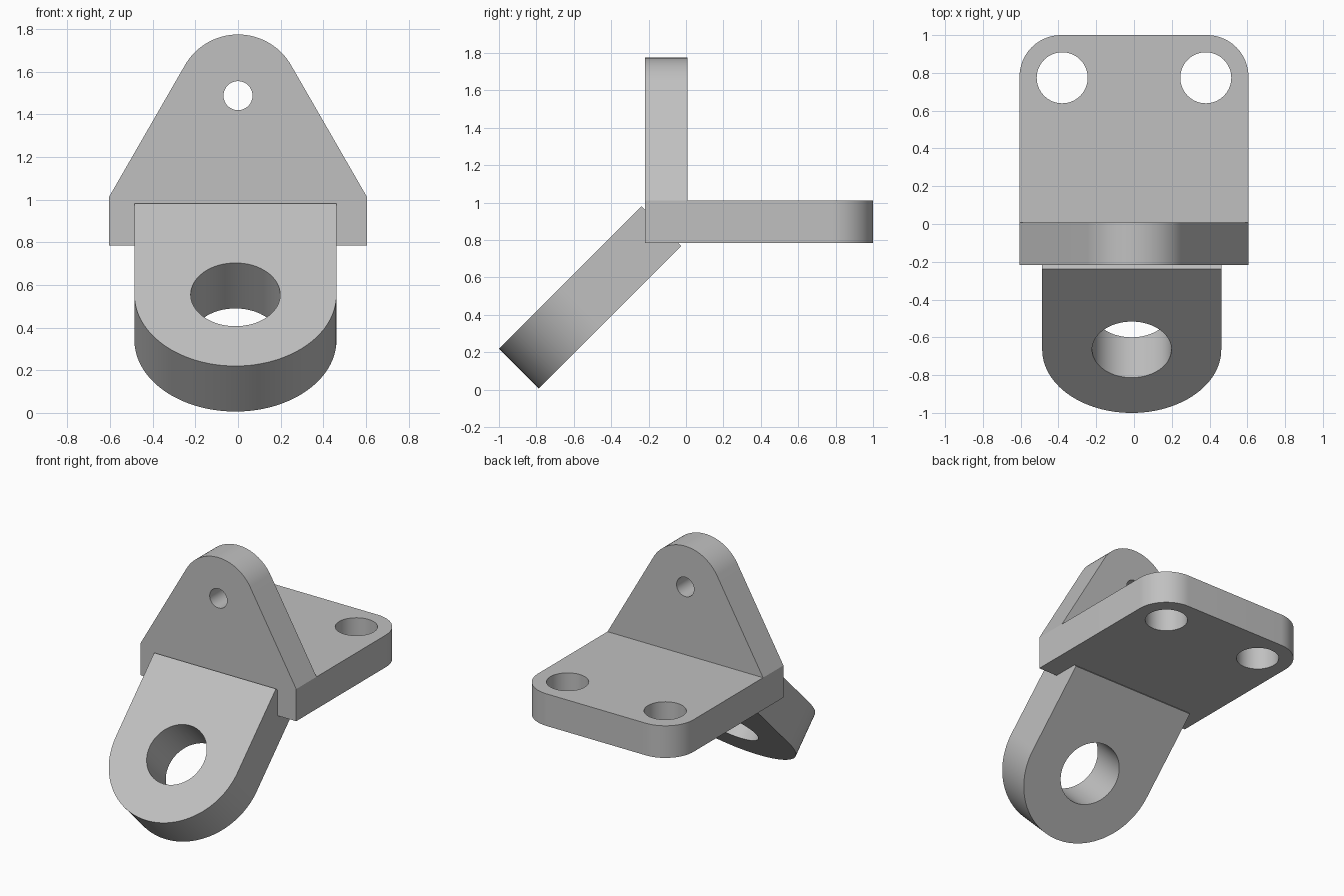
import bpy, bmesh
from math import sin, cos, pi, radians, acos, atan2, hypot
from mathutils import Matrix

default = bpy.data.objects.get("Cube")
if default:
    bpy.data.objects.remove(default, do_unlink=True)

steel = bpy.data.materials.new("plain grey")
steel.use_nodes = True
GREY = (0.53, 0.53, 0.53, 1)
steel.diffuse_color = GREY
steel.node_tree.nodes["Principled BSDF"].inputs["Base Color"].default_value = GREY


def arc(cx, cy, r, start, end, steps=24):
    angles = [start + (end - start) * i / steps for i in range(steps + 1)]
    return [(cx + r * cos(a), cy + r * sin(a)) for a in angles]


def hole(cx, cy, r):
    return arc(cx, cy, r, 0, 2 * pi, 64)[:-1]


def plate(name, loops, thickness, matrix):
    """Extrude an outline with holes, centred on its own plane."""
    curve = bpy.data.curves.new(name, 'CURVE')
    curve.dimensions = '2D'
    curve.fill_mode = 'BOTH'
    curve.extrude = thickness / 2
    for loop in loops:
        spline = curve.splines.new('POLY')
        spline.points.add(len(loop) - 1)
        for point, (u, v) in zip(spline.points, loop):
            point.co = (u, v, 0, 1)
        spline.use_cyclic_u = True
    helper = bpy.data.objects.new(name + "_outline", curve)
    bpy.context.collection.objects.link(helper)
    bpy.context.view_layer.update()
    mesh = bpy.data.meshes.new_from_object(
        helper.evaluated_get(bpy.context.evaluated_depsgraph_get()))
    bpy.data.objects.remove(helper, do_unlink=True)
    bpy.data.curves.remove(curve)

    bm = bmesh.new()
    bm.from_mesh(mesh)
    bmesh.ops.remove_doubles(bm, verts=bm.verts, dist=0.0001)
    bm.transform(matrix)
    bmesh.ops.recalc_face_normals(bm, faces=bm.faces)
    bm.to_mesh(mesh)
    bm.free()
    mesh.materials.clear()
    mesh.materials.append(steel)
    obj = bpy.data.objects.new(name, mesh)
    bpy.context.collection.objects.link(obj)
    return obj


HALF, THICK = 0.606, 0.226
BOTTOM, TOP = 0.785, 1.011
FRONT = -0.218

# Horizontal mounting plate with two rounded rear corners
R = 0.22
outline = ([(-HALF, FRONT), (HALF, FRONT)]
           + arc(HALF - R, 1 - R, R, 0, pi / 2)
           + arc(R - HALF, 1 - R, R, pi / 2, pi))
base = plate("mounting_plate",
             [outline] + [hole(s * 0.38, 0.774, 0.135) for s in (-1, 1)],
             THICK, Matrix.Translation((0, 0, (BOTTOM + TOP) / 2)))

# Upright tapered lug, its sides tangent to the rounded top
CZ, R = 1.488, 0.287
tangent = atan2(TOP - CZ, HALF) + acos(R / hypot(HALF, CZ - TOP))
outline = ([(-HALF, BOTTOM), (HALF, BOTTOM), (HALF, TOP)]
           + arc(0, CZ, R, tangent, pi - tangent, 40) + [(-HALF, TOP)])
upright = plate("upright_lug", [outline, hole(0, CZ, 0.068)], THICK,
                Matrix.Translation((0, FRONT + THICK / 2, 0))
                @ Matrix.Rotation(pi / 2, 4, 'X'))

# Join plate and upright into one solid bracket
union = base.modifiers.new("join", 'BOOLEAN')
union.operation = 'UNION'
union.solver = 'EXACT'
union.object = upright
bpy.context.view_layer.update()
joined = bpy.data.meshes.new_from_object(
    base.evaluated_get(bpy.context.evaluated_depsgraph_get()))
base.modifiers.clear()
base.data = joined
base.name = "bracket_body"
bpy.data.objects.remove(upright, do_unlink=True)

# Sloping eye tab, 45 degrees down to the front; origin at the eye
R, TAB = 0.474, 0.302
outline = arc(0, 0, R, pi, 2 * pi, 64) + [(R, 0.604), (-R, 0.604)]
tab = plate("eye_tab", [outline, hole(0, 0, 0.21)], TAB,
            Matrix.Translation((-0.012, -0.665, 0.555))
            @ Matrix.Rotation(radians(45), 4, 'X')
            @ Matrix.Translation((0, 0, -TAB / 2)))

for obj in (base, tab):
    bpy.ops.object.select_all(action='DESELECT')
    obj.select_set(True)
    bpy.context.view_layer.objects.active = obj
    bpy.ops.object.shade_smooth_by_angle(angle=radians(25))
